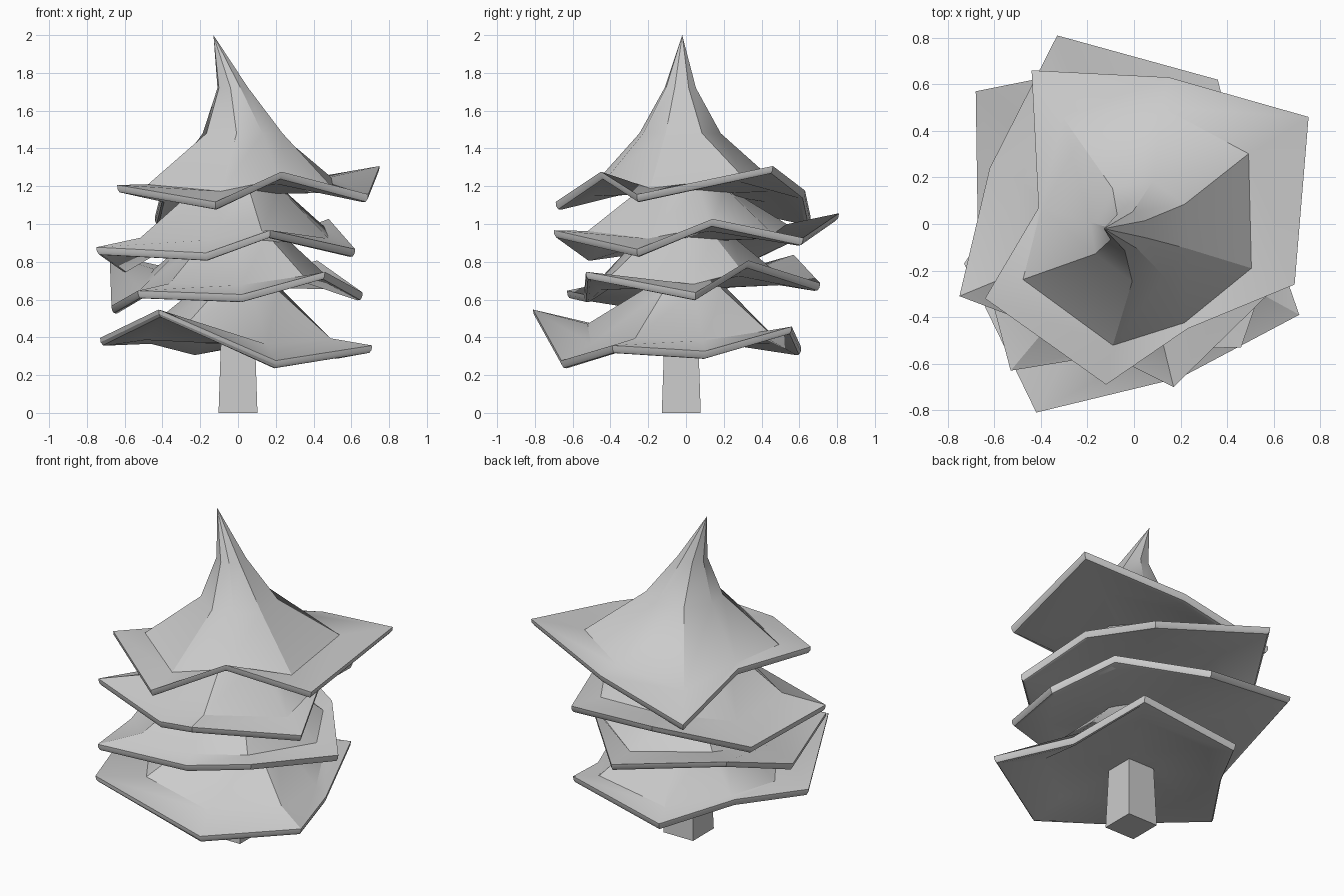
import bpy, bmesh
from math import atan2, cos, sin, hypot, radians

if "Cube" in bpy.data.objects:
    bpy.data.objects.remove(bpy.data.objects["Cube"])

# rim corners (x, y, z) of each foliage tier, counter-clockwise
TIERS = [
    ("bottom_branches", .37, [(-.73, -.17, .38), (-.42, -.81, .53), (.20, -.66, .26), (.71, -.39, .34),
                              (.54, .10, .31), (.39, .56, .44), (-.24, .61, .33), (-.48, .20, .39)]),
    ("lower_branches", .66, [(-.67, -.10, .55), (-.53, -.63, .63), (.02, -.54, .61), (.46, -.53, .73),
                             (.66, .05, .62), (.42, .33, .79), (.02, .71, .67), (-.68, .57, .82)]),
    ("upper_branches", .91, [(-.75, -.31, .86), (-.17, -.53, .83), (.17, -.70, .95), (.62, -.26, .85),
                             (.48, .14, 1.01), (.36, .62, .91), (-.33, .81, 1.04), (-.62, .24, .77)]),
    ("crown_branches", 1.16, [(-.64, -.32, 1.19), (-.12, -.69, 1.10), (.23, -.45, 1.26), (.69, -.26, 1.14),
                              (.75, .46, 1.29), (.15, .63, 1.16), (-.44, .66, 1.02), (-.41, .07, 1.14)]),
]


def finish(bm, name):
    bmesh.ops.recalc_face_normals(bm, faces=bm.faces)
    me = bpy.data.meshes.new(name)
    bm.to_mesh(me)
    bm.free()
    ob = bpy.data.objects.new(name, me)
    bpy.context.collection.objects.link(ob)
    bpy.context.view_layer.objects.active = ob
    ob.select_set(True)
    bpy.ops.object.shade_smooth_by_angle(angle=radians(30))
    ob.select_set(False)


def loft(bm, rings):
    loops = [[bm.verts.new(p) for p in ring] for ring in rings]
    for a, b in zip(loops, loops[1:]):
        n = len(a)
        for i in range(n):
            bm.faces.new((a[i], a[(i + 1) % n], b[(i + 1) % n], b[i]))
    return loops


def cap(bm, loop, p):
    tip = bm.verts.new(p)
    for i in range(len(loop)):
        bm.faces.new((loop[i], loop[(i + 1) % len(loop)], tip))


def tier(name, base, rim, rings, tip):
    polar = [(atan2(y, x), hypot(x, y), z) for x, y, z in rim]

    def edge(k, dz):
        return [(k * x, k * y, z + dz) for x, y, z in rim]

    def hip(dz, k=1):
        out = []
        for a, r, z in polar:
            q = k * min(.34 + .27 * r, .97 * r)
            out.append((q * cos(a), q * sin(a), base + .4 * (z - base) + dz))
        return out

    def circle(r, z, cx, cy):
        return [(cx + r * cos(a), cy + r * sin(a), z) for a, _, _ in polar]

    bm = bmesh.new()
    # underside, rounded lip, hip and upper cone
    sections = [circle(.15, base, 0, 0), hip(.012, .93), edge(.955, -.024), edge(.98, -.022),
                edge(.996, -.006), edge(1, .017), hip(.037)]
    sections += [circle(*c) for c in rings]
    loops = loft(bm, sections)
    cap(bm, loops[0], (0, 0, base))
    cap(bm, loops[-1], tip)
    finish(bm, name)


# foliage
for name, base, rim in TIERS[:3]:
    tier(name, base, rim, [(.24, base + .28, 0, 0), (.1, base + .42, 0, 0)], (0, 0, base + .46))
name, base, rim = TIERS[3]
tier(name, base, rim, [(.22, 1.48, .03, -.03), (.085, 1.72, -.025, -.03)], (-.13, -.02, 2.0))

# trunk
bm = bmesh.new()
loops = loft(bm, [[(sx * h, -.025 + sy * h, z) for sx, sy in ((-1, -1), (1, -1), (1, 1), (-1, 1))]
                  for h, z in ((.103, 0), (.088, .45))])
bm.faces.new(loops[0])
bm.faces.new(loops[1])
finish(bm, "trunk")
